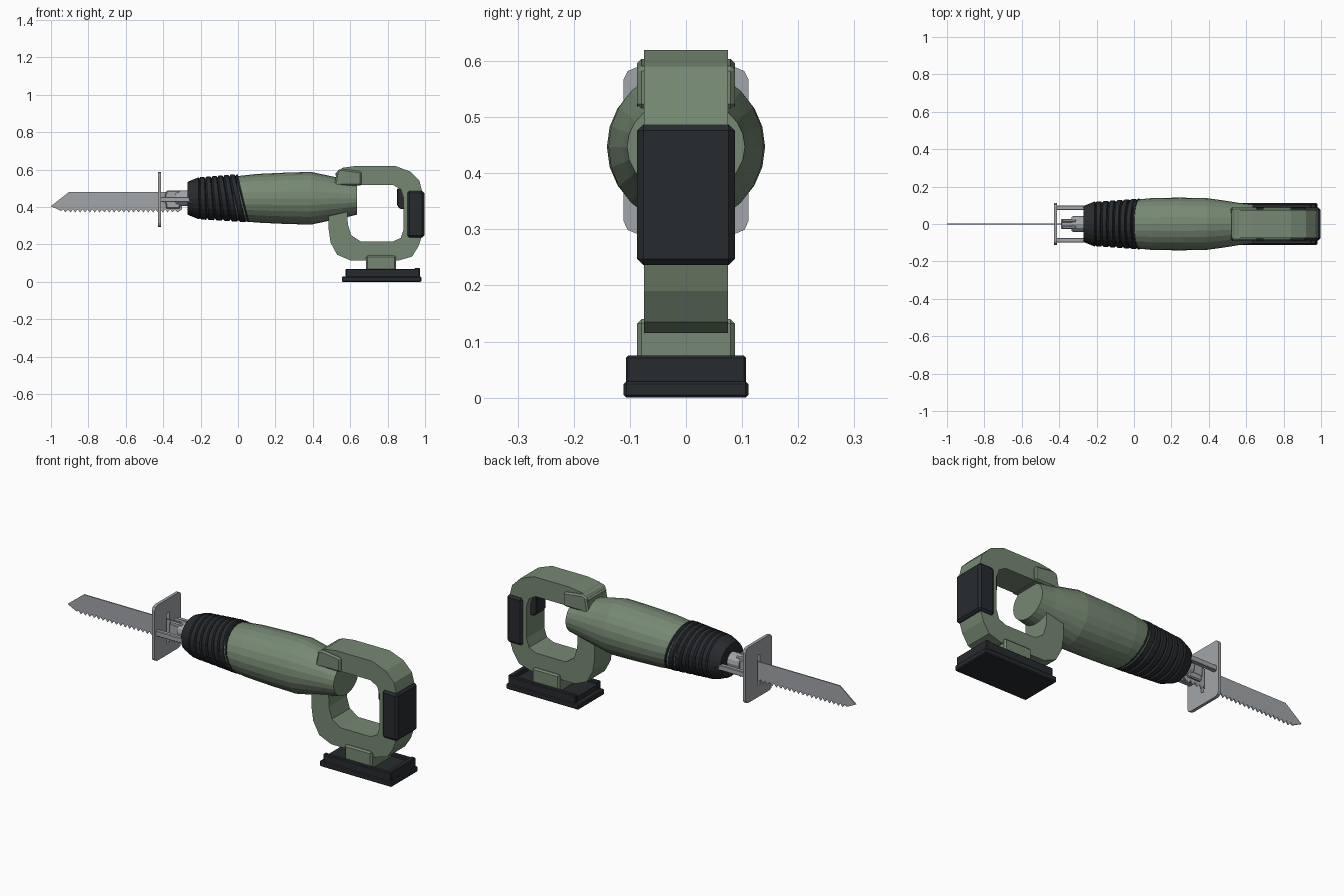
import bpy, bmesh, math
from mathutils import Vector

if "Cube" in bpy.data.objects:
    bpy.data.objects.remove(bpy.data.objects["Cube"])


def material(name, rgb):
    m = bpy.data.materials.new(name)
    m.diffuse_color = (*rgb, 1)
    m.use_nodes = True
    m.node_tree.nodes["Principled BSDF"].inputs["Base Color"].default_value = m.diffuse_color
    return m


GREEN = material("green_shell", (0.18, 0.25, 0.17))
BLACK = material("black_rubber", (0.02, 0.024, 0.028))
STEEL = material("steel", (0.36, 0.38, 0.40))
AXIS_Z = 0.447


def finish(name, bm, mat, bevel=0.0, mirror=False):
    bmesh.ops.recalc_face_normals(bm, faces=bm.faces)
    me = bpy.data.meshes.new(name)
    bm.to_mesh(me)
    bm.free()
    ob = bpy.data.objects.new(name, me)
    bpy.context.collection.objects.link(ob)
    me.materials.append(mat)
    if mirror:
        mod = ob.modifiers.new("mirror", 'MIRROR')
        mod.use_axis = (False, True, False)
    if bevel:
        mod = ob.modifiers.new("bevel", 'BEVEL')
        mod.width, mod.segments = bevel, 1
        mod.limit_method = 'ANGLE'
    return ob


def extrude(bm, points, vec):
    face = bm.faces.new([bm.verts.new(p) for p in points])
    new = bmesh.ops.extrude_face_region(bm, geom=[face], use_keep_orig=True)
    moved = [g for g in new["geom"] if isinstance(g, bmesh.types.BMVert)]
    bmesh.ops.translate(bm, verts=moved, vec=Vector(vec))


def side_profile(name, pts, half, mat, bevel=0.0):
    bm = bmesh.new()
    extrude(bm, [(x, -half, z) for x, z in pts], (0, 2 * half, 0))
    return finish(name, bm, mat, bevel)


def box(name, x, y, z, mat, bevel=0.0, mirror=False):
    bm = bmesh.new()
    pts = [(x[0], y[0], z[0]), (x[1], y[0], z[0]), (x[1], y[0], z[1]), (x[0], y[0], z[1])]
    extrude(bm, pts, (0, y[1] - y[0], 0))
    return finish(name, bm, mat, bevel, mirror)


def loft(name, rings, mat, sides=24, shear=lambda x: 0.0):
    """Rings are (x, y radius, z radius) along the barrel axis."""
    bm = bmesh.new()
    loops = []
    for x, ry, rz in rings:
        loop = []
        for i in range(sides):
            a = 2 * math.pi * i / sides
            dz = rz * math.sin(a)
            loop.append(bm.verts.new((x - shear(x) * dz, ry * math.cos(a), AXIS_Z + dz)))
        loops.append(loop)
    for a, b in zip(loops, loops[1:]):
        for i in range(sides):
            j = (i + 1) % sides
            bm.faces.new((a[i], a[j], b[j], b[i]))
    bm.faces.new(loops[0])
    bm.faces.new(loops[-1])
    return finish(name, bm, mat)


# Barrel body
loft("barrel_body", [(-0.03, 0.124, 0.112), (0.0, 0.129, 0.119), (0.10, 0.139, 0.130),
                     (0.25, 0.141, 0.137), (0.39, 0.138, 0.141), (0.48, 0.126, 0.122),
                     (0.56, 0.113, 0.106), (0.635, 0.105, 0.088)], GREEN)

# Ribbed rubber boot, slanting backwards at its rear edge
rings = [(-0.27, 0.095, 0.085), (-0.265, 0.098, 0.09), (-0.21, 0.12, 0.112)]
for i in range(6):
    x, r = -0.205 + i * 0.037, 0.118 + i * 0.0025
    rings += [(x, r - 0.004, r - 0.012), (x + 0.006, r + 0.002, r - 0.004),
              (x + 0.029, r + 0.003, r - 0.003), (x + 0.034, r - 0.004, r - 0.012)]
rings += [(0.022, 0.135, 0.126), (0.03, 0.135, 0.126)]
loft("rubber_boot", rings, BLACK, shear=lambda x: max(0.0, min(0.24, (x + 0.22) * 1.0)))

# D-shaped handle
outer = [(0.52, 0.58), (0.56, 0.61), (0.63, 0.62), (0.84, 0.62), (0.92, 0.59), (0.97, 0.54),
         (0.985, 0.48), (0.985, 0.25), (0.965, 0.19), (0.93, 0.135), (0.86, 0.115),
         (0.60, 0.115), (0.53, 0.145), (0.495, 0.21), (0.485, 0.28), (0.485, 0.37)]
inner = [(0.585, 0.40), (0.587, 0.31), (0.605, 0.25), (0.655, 0.217), (0.83, 0.217),
         (0.87, 0.235), (0.885, 0.28), (0.885, 0.45), (0.87, 0.495), (0.83, 0.517),
         (0.64, 0.517), (0.54, 0.50)]
side_profile("handle", outer + inner, 0.075, GREEN)
side_profile("handle_collar", [(0.51, 0.50), (0.55, 0.515), (0.66, 0.515), (0.66, 0.59),
                               (0.55, 0.605), (0.53, 0.595)], 0.087, GREEN, 0.008)
box("handle_neck", (0.685, 0.845), (-0.087, 0.087), (0.04, 0.14), GREEN, 0.008)
box("grip_pad", (0.905, 0.996), (-0.087, 0.087), (0.236, 0.487), BLACK, 0.011)
side_profile("trigger", [(0.85, 0.50), (0.85, 0.41), (0.865, 0.39), (0.90, 0.39), (0.90, 0.50)],
             0.04, BLACK, 0.005)

# Battery tray with side rails and end stop
box("battery_base", (0.555, 0.98), (-0.111, 0.111), (0.0, 0.029), BLACK, 0.005)
box("battery_floor", (0.58, 0.965), (-0.10, 0.10), (0.025, 0.055), BLACK)
box("battery_rails", (0.575, 0.955), (0.085, 0.107), (0.025, 0.07), BLACK, 0.004, True)
box("battery_end_stop", (0.945, 0.972), (-0.107, 0.107), (0.025, 0.075), BLACK, 0.004)

# Toothed saw blade
blade = [(-0.30, 0.48), (-0.905, 0.48), (-1.0, 0.405), (-0.945, 0.378)]
teeth = 24
for i in range(teeth):
    x = -0.935 + i * 0.026
    blade += [(x, 0.388), (x + 0.013, 0.371)]
blade.append((-0.30, 0.388))
side_profile("saw_blade", blade, 0.003, STEEL)

# Shoe plate with blade slot: one half, mirrored
bm = bmesh.new()
half = [(0, 0.588), (0.09, 0.588), (0.104, 0.582), (0.111, 0.568), (0.111, 0.314),
        (0.104, 0.299), (0.09, 0.293), (0, 0.293), (0, 0.355), (0.012, 0.355),
        (0.012, 0.515), (0, 0.515)]
extrude(bm, [(-0.428, y, z) for y, z in half], (0.016, 0, 0))
seam = [f for f in bm.faces if all(abs(v.co.y) < 1e-5 for v in f.verts)]
bmesh.ops.delete(bm, geom=seam, context='FACES')
finish("shoe_plate", bm, STEEL, mirror=True)
box("shoe_rods", (-0.415, -0.24), (0.075, 0.098), (0.427, 0.455), STEEL, 0.003, True)

# Blade clamp and plunger
box("blade_clamp", (-0.39, -0.31), (-0.027, 0.027), (0.415, 0.475), STEEL, 0.005)
box("clamp_jaws", (-0.385, -0.31), (0.008, 0.026), (0.392, 0.488), STEEL, 0.005, True)
loft("plunger", [(-0.335, 0.036, 0.036), (-0.325, 0.042, 0.042), (-0.25, 0.042, 0.042)],
     STEEL, sides=12)
